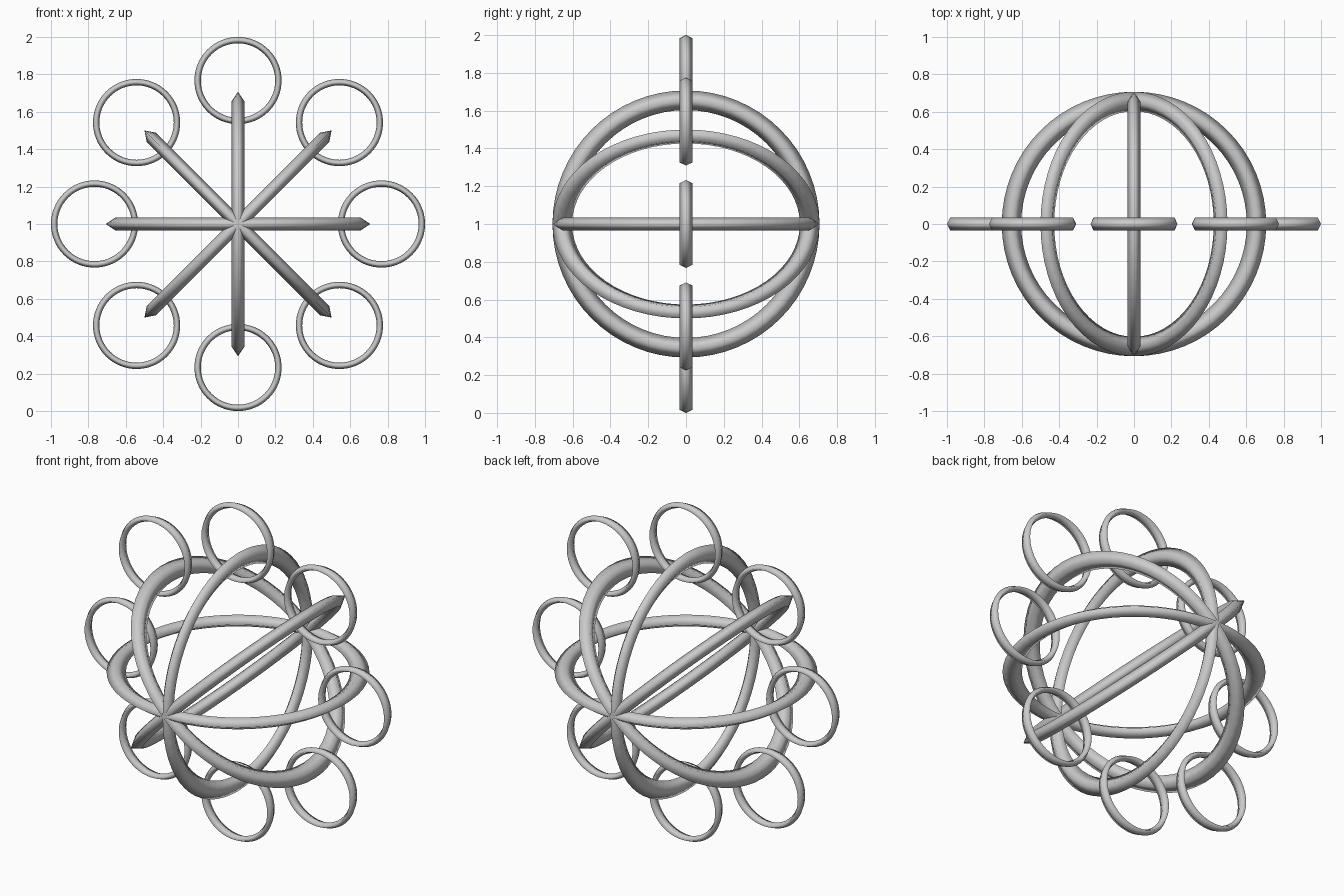
import bpy
from math import pi, sin, cos
from mathutils import Matrix

if "Cube" in bpy.data.objects:
    bpy.data.objects.remove(bpy.data.objects["Cube"])


# Smooth ring with a four-sided section, squashed along its axis
def ring(name, major, radial, axial, matrix):
    bpy.ops.mesh.primitive_torus_add(major_segments=64, minor_segments=4,
                                     major_radius=major, minor_radius=radial)
    ob = bpy.context.object
    ob.name = name
    ob.data.transform(matrix @ Matrix.Diagonal((1, 1, axial / radial, 1)))
    ob.data.shade_smooth()
    return ob


centre = Matrix.Translation((0, 0, 1))

# Four great rings sharing the front-to-back axis
for i in range(4):
    ring(f"cage_ring_{i + 1}", 0.655, 0.052, 0.035,
         centre @ Matrix.Rotation(i * pi / 4, 4, 'Y'))

# Eight small upright rings linked around the cage
for i in range(8):
    a = i * pi / 4
    ring(f"link_ring_{i + 1}", 0.216, 0.017, 0.035,
         centre @ Matrix.Translation((0.767 * cos(a), 0, 0.767 * sin(a)))
         @ Matrix.Rotation(pi / 2, 4, 'X'))
